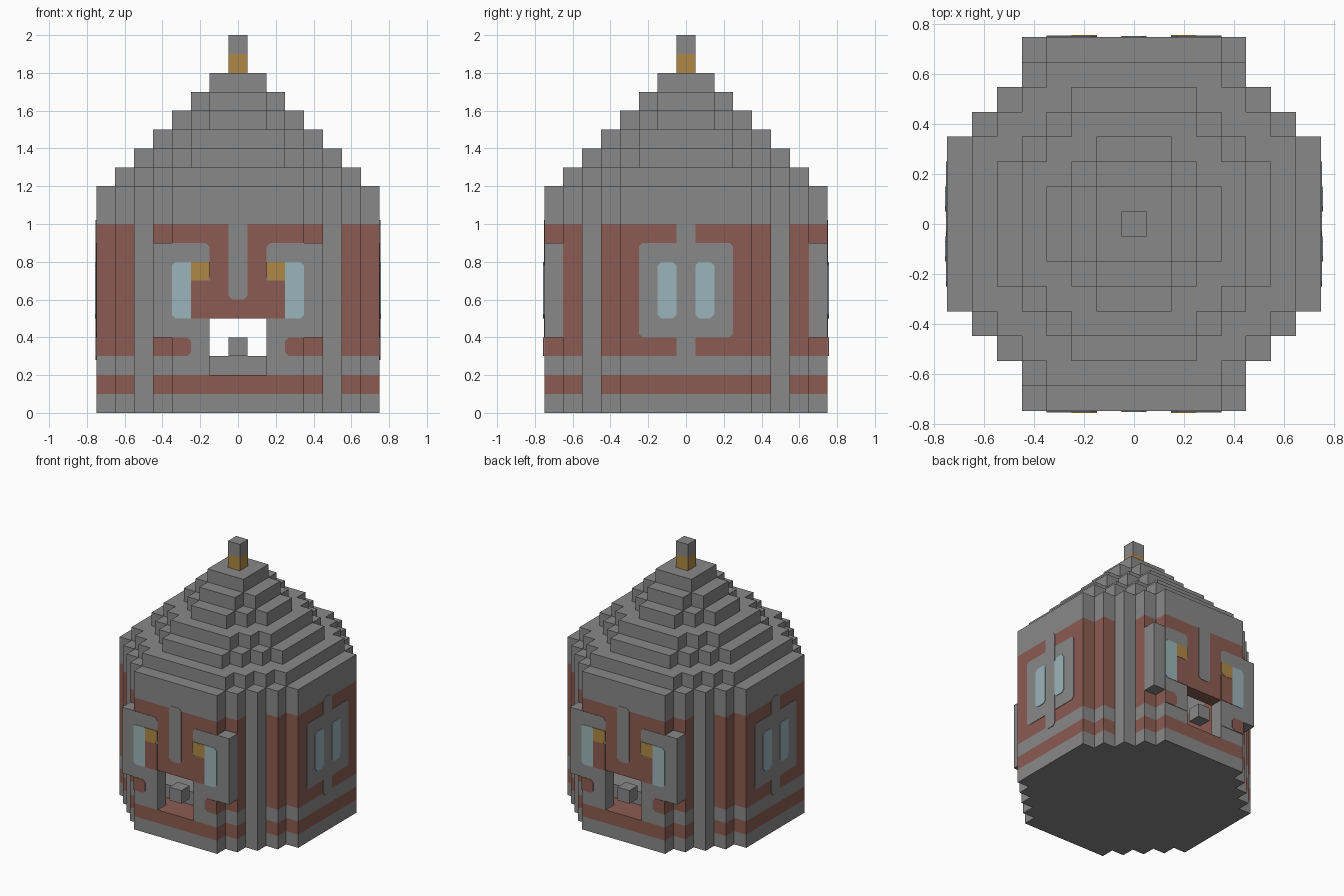
import bpy, bmesh
from math import pi
from mathutils import Matrix, Vector

cube = bpy.data.objects.get("Cube")
if cube:
    bpy.data.objects.remove(cube, do_unlink=True)

U = 0.1  # block size


def material(name, rgb):
    m = bpy.data.materials.new(name)
    m.use_nodes = True
    m.diffuse_color = (*rgb, 1)
    m.node_tree.nodes["Principled BSDF"].inputs["Base Color"].default_value = (*rgb, 1)
    return m


GREY, BROWN, GOLD, BLUE = range(4)
MATS = [material("stone_grey", (0.25, 0.25, 0.25)),
        material("brick_brown", (0.26, 0.107, 0.085)),
        material("gold", (0.43, 0.25, 0.06)),
        material("pale_blue_glass", (0.33, 0.46, 0.49))]


def finish(name, bm):
    bmesh.ops.recalc_face_normals(bm, faces=bm.faces) if name.endswith("plates") else None
    mesh = bpy.data.meshes.new(name)
    bm.to_mesh(mesh)
    bm.free()
    for m in MATS:
        mesh.materials.append(m)
    obj = bpy.data.objects.new(name, mesh)
    bpy.context.collection.objects.link(obj)
    return obj


def blocks(name, cells):
    """Outer skin of a set of unit blocks: {(x, y, layer): colour}."""
    bm = bmesh.new()
    for cell, colour in cells.items():
        centre = Vector((cell[0], cell[1], cell[2] + 0.5))
        for axis in range(3):
            for sign in (-1, 1):
                near = list(cell)
                near[axis] += sign
                if tuple(near) in cells:
                    continue
                n, a, b = (Vector([float(i == (axis + k) % 3) for i in range(3)]) for k in range(3))
                ring = [(-1, -1), (1, -1), (1, 1), (-1, 1)][::sign]
                f = bm.faces.new([bm.verts.new((centre + (n * sign + a * s + b * t) / 2) * U)
                                  for s, t in ring])
                f.material_index = colour
    bmesh.ops.remove_doubles(bm, verts=bm.verts, dist=0.001)
    bmesh.ops.dissolve_limit(bm, angle_limit=0.01, verts=bm.verts, edges=bm.edges,
                             delimit={'MATERIAL'})
    return finish(name, bm)


def disc(r2):
    """Stepped round plan whose blocks lie within a squared radius."""
    return {(x, y) for x in range(-7, 8) for y in range(-7, 8) if x * x + y * y <= r2}


# Hollow walls on a solid base, with a doorway at front and back
plan = disc(58)


def is_shell(x, y):
    return any(p not in plan for p in ((x + 1, y), (x - 1, y), (x, y + 1), (x, y - 1)))


def wall_colour(x, y, z):
    pillar = abs(x) == 5 and abs(y) == 5
    jamb = abs(x) == 2 and abs(y) == 7 and z in (3, 4)
    return BROWN if (z == 1 or 3 <= z <= 9) and not pillar and not jamb else GREY


walls = {}
for x, y in plan:
    for z in range(12):
        doorway = abs(x) <= 1 and abs(y) == 7 and 2 <= z <= 4
        if z < 2 or (is_shell(x, y) and not doorway):
            walls[x, y, z] = wall_colour(x, y, z)
blocks("walls", walls)

# Raised floor inside
blocks("inner_floor", {(x, y, 2): GREY for x, y in plan if abs(y) <= 5 and not is_shell(x, y)})

# Stepped roof
roof = {}
for i, r2 in enumerate((45, 30, 20, 10, 5, 2)):
    roof.update({(x, y, 12 + i): GREY for x, y in disc(r2)})
blocks("stepped_roof", roof)
blocks("finial", {(0, 0, 18): GOLD, (0, 0, 19): GREY})

# Ears beside the faces, and the small block in each doorway
for side, y in (("front", -7), ("back", 7)):
    for hand, x in (("left", 4), ("right", -4)):
        blocks(f"{side}_{hand}_ear", {(x, y, z): GREY for z in range(4, 9)})
    blocks(f"{side}_doorway_block", {(0, y, 3): GREY})


def plates(name, rects, colour, depth, turn=0.0, cut_low=True, cut_inner=True, cut_outer=True,
           cut_top=True, c=0.02):
    """Thin chamfered plates, mirrored across the wall and repeated on the opposite wall."""
    bm = bmesh.new()
    for u0, u1, z0, z1 in rects:
        corners = [(u0, z0, 1, 1, cut_low and cut_inner), (u1, z0, -1, 1, cut_low and cut_outer),
                   (u1, z1, -1, -1, cut_top and cut_outer), (u0, z1, 1, -1, cut_top and cut_inner)]
        outline = []
        for u, z, du, dz, cut in corners:
            if not cut:
                outline.append((u, z))
                continue
            pair = [(u, z + dz * c), (u + du * c, z)]
            outline += pair if du == dz else pair[::-1]
        for mirror in ((1, -1) if u0 > 0 else (1,)):
            for spin in (turn, turn + pi):
                rot = Matrix.Rotation(spin, 3, 'Z')
                f = bm.faces.new([bm.verts.new(rot @ Vector((u * mirror, -0.75, z)))
                                  for u, z in outline])
                f.material_index = colour
                new = bmesh.ops.extrude_face_region(bm, geom=[f])["geom"]
                shift = rot @ Vector((0, -depth, 0))
                bmesh.ops.translate(bm, vec=shift,
                                    verts=[v for v in new if isinstance(v, bmesh.types.BMVert)])
    for f in bm.faces:
        f.material_index = colour
    return finish(name, bm)


# Front and back faces: nose strip, eye frames, cheeks, eyes and feet
plates("nose_strip_plates", [(-0.05, 0.05, 0.6, 1.02)], GREY, 0.003)
plates("eye_frame_plates", [(0.15, 0.35, 0.3, 0.9)], GREY, 0.003, cut_outer=False, cut_low=False)
plates("cheek_plates", [(0.149, 0.25, 0.5, 0.7)], BROWN, 0.006, c=0.0)
plates("foot_plates", [(0.25, 0.35, 0.3, 0.4)], BROWN, 0.006, cut_outer=False)
plates("gold_pupil_plates", [(0.15, 0.25, 0.7, 0.8)], GOLD, 0.008, cut_outer=False, cut_top=False)
plates("eye_glass_plates", [(0.25, 0.35, 0.5, 0.8)], BLUE, 0.006, cut_inner=False)

# Side walls: framed pairs of windows
plates("side_panel_plates", [(-0.25, 0.25, 0.4, 0.9)], GREY, 0.003, turn=pi / 2)
plates("side_strip_plates", [(-0.05, 0.05, 0.28, 1.02)], GREY, 0.004, turn=pi / 2)
plates("side_window_plates", [(0.05, 0.15, 0.5, 0.8)], BLUE, 0.007, turn=pi / 2)
